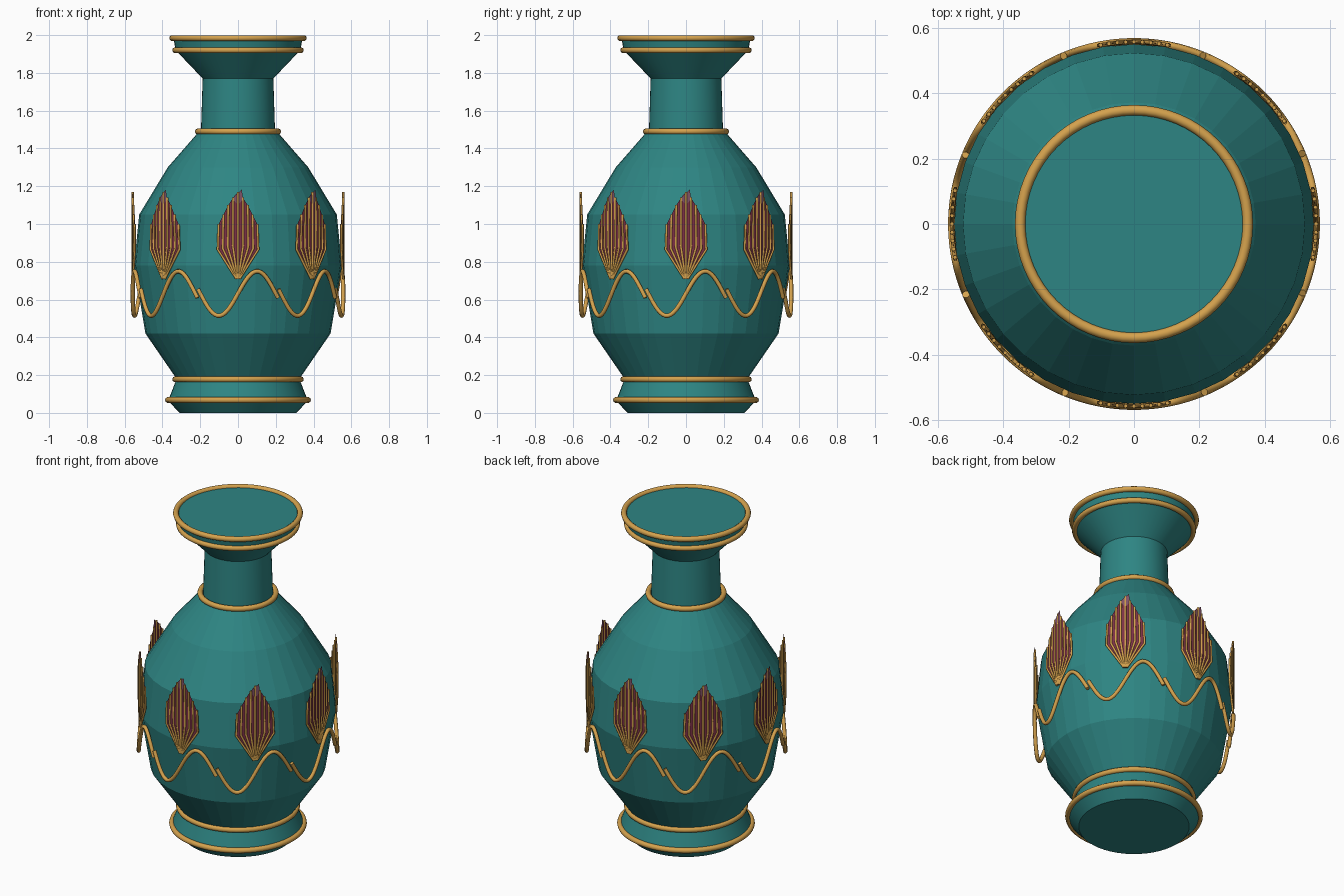
import bpy, bmesh, math

if "Cube" in bpy.data.objects:
    bpy.data.objects.remove(bpy.data.objects["Cube"])

def material(name, color):
    m = bpy.data.materials.new(name)
    m.diffuse_color = (*color, 1)
    m.use_nodes = True
    m.node_tree.nodes["Principled BSDF"].inputs["Base Color"].default_value = m.diffuse_color
    return m

TEAL = material("teal glaze", (0.027, 0.235, 0.228))
GOLD = material("gold trim", (0.66, 0.36, 0.075))
MAROON = material("maroon petal", (0.20, 0.03, 0.06))
MAUVE = material("mauve petal tip", (0.22, 0.085, 0.13))

def mesh_object(name, bm, *mats):
    bmesh.ops.recalc_face_normals(bm, faces=bm.faces)
    me = bpy.data.meshes.new(name)
    bm.to_mesh(me)
    bm.free()
    for m in mats:
        me.materials.append(m)
    ob = bpy.data.objects.new(name, me)
    bpy.context.collection.objects.link(ob)
    return ob

def lathe(name, profile, n, smooth):
    """Closed solid of revolution from (radius, height) pairs."""
    bm = bmesh.new()
    rings = [[bm.verts.new((r * math.cos(2 * math.pi * i / n), r * math.sin(2 * math.pi * i / n), z))
              for i in range(n)] for r, z in profile]
    for a, b in zip(rings, rings[1:]):
        for i in range(n):
            f = bm.faces.new((a[i], a[(i + 1) % n], b[(i + 1) % n], b[i]))
            f.smooth = smooth
    bm.faces.new(rings[0])
    bm.faces.new(rings[-1])
    for e in bm.edges:
        if abs(e.verts[0].co.z - e.verts[1].co.z) < 1e-6:
            e.smooth = False
    return mesh_object(name, bm, TEAL)

def around(angle, r, z):
    """Point on a cylinder; angle 0 is the front, positive runs to the right."""
    return (r * math.sin(angle), -r * math.cos(angle), z)

def wires(name, paths, radius, res):
    cu = bpy.data.curves.new(name, 'CURVE')
    cu.dimensions = '3D'
    cu.bevel_depth = radius
    cu.bevel_resolution = res
    cu.use_fill_caps = True
    for path in paths:
        sp = cu.splines.new('POLY')
        sp.points.add(len(path) - 1)
        for p, co in zip(sp.points, path):
            p.co = (*co, 1)
    cu.materials.append(GOLD)
    ob = bpy.data.objects.new(name, cu)
    bpy.context.collection.objects.link(ob)

# Vase body, neck and flared mouth
lathe("foot", [(0.31, 0), (0.37, 0.065), (0.325, 0.18)], 48, True)
lathe("body", [(0.325, 0.18), (0.49, 0.42), (0.55, 0.78), (0.523, 1.05),
               (0.372, 1.30), (0.215, 1.48)], 36, False)
lathe("neck", [(0.197, 1.46), (0.187, 1.775)], 48, True)
lathe("mouth", [(0.187, 1.77), (0.33, 1.92), (0.342, 1.985)], 48, True)

# Gold rings
for name, r, z in (("foot_ring", 0.370, 0.068), ("waist_ring", 0.332, 0.178),
                   ("neck_ring", 0.212, 1.49), ("lower_mouth_ring", 0.332, 1.92),
                   ("rim_ring", 0.348, 1.984)):
    bpy.ops.mesh.primitive_torus_add(location=(0, 0, z), major_radius=r, minor_radius=0.016,
                                     major_segments=64, minor_segments=10)
    ring = bpy.context.object
    ring.name = name
    ring.data.materials.append(GOLD)
    bpy.ops.object.shade_smooth()

# Flower stems: fan out from the foot of the flower, then rise to stepped tips
R = 0.557
TOPS = (1.17, 1.14, 1.10, 1.05, 1.00)

def stem(k, i):
    c, a = k * math.pi / 4, i * 0.027 / R
    low = 0.865 + 0.006 * (4 - abs(i))
    return [around(c + a * 0.08, R, 0.71), around(c + a, R, low),
            around(c + a * 0.95, R, TOPS[abs(i)])]

# Eight wave segments and eight flowers
for k in range(8):
    c = k * math.pi / 4
    wave = []
    for j in range(33):
        d = -22.3 + 44.6 * j / 32
        wave.append(around(c + math.radians(d), R, 0.632 + 0.118 * math.sin(2 * math.pi * d / 42)))
    wires(f"wave_{k}", [wave], 0.0115, 2)
    wires(f"flower_wires_{k}", [stem(k, i) for i in range(-4, 5)], 0.0065, 1)

    # Petal panels between neighbouring wires, mauve at the tip
    bm = bmesh.new()
    for i in range(-4, 4):
        a, b = [[bm.verts.new(p) for p in stem(k, s)] for s in (i, i + 1)]
        for j in range(2):
            bm.faces.new((a[j], b[j], b[j + 1], a[j + 1]))
    tip = [around(c + x / R, R, z) for x, z in
           ((-0.027, 1.13), (0, 1.10), (0.027, 1.13), (0.02, 1.182), (0, 1.165))]
    tip = [(x * 1.006, y * 1.006, z) for x, y, z in tip]
    bm.faces.new([bm.verts.new(p) for p in tip]).material_index = 1
    mesh_object(f"flower_petals_{k}", bm, MAROON, MAUVE)
